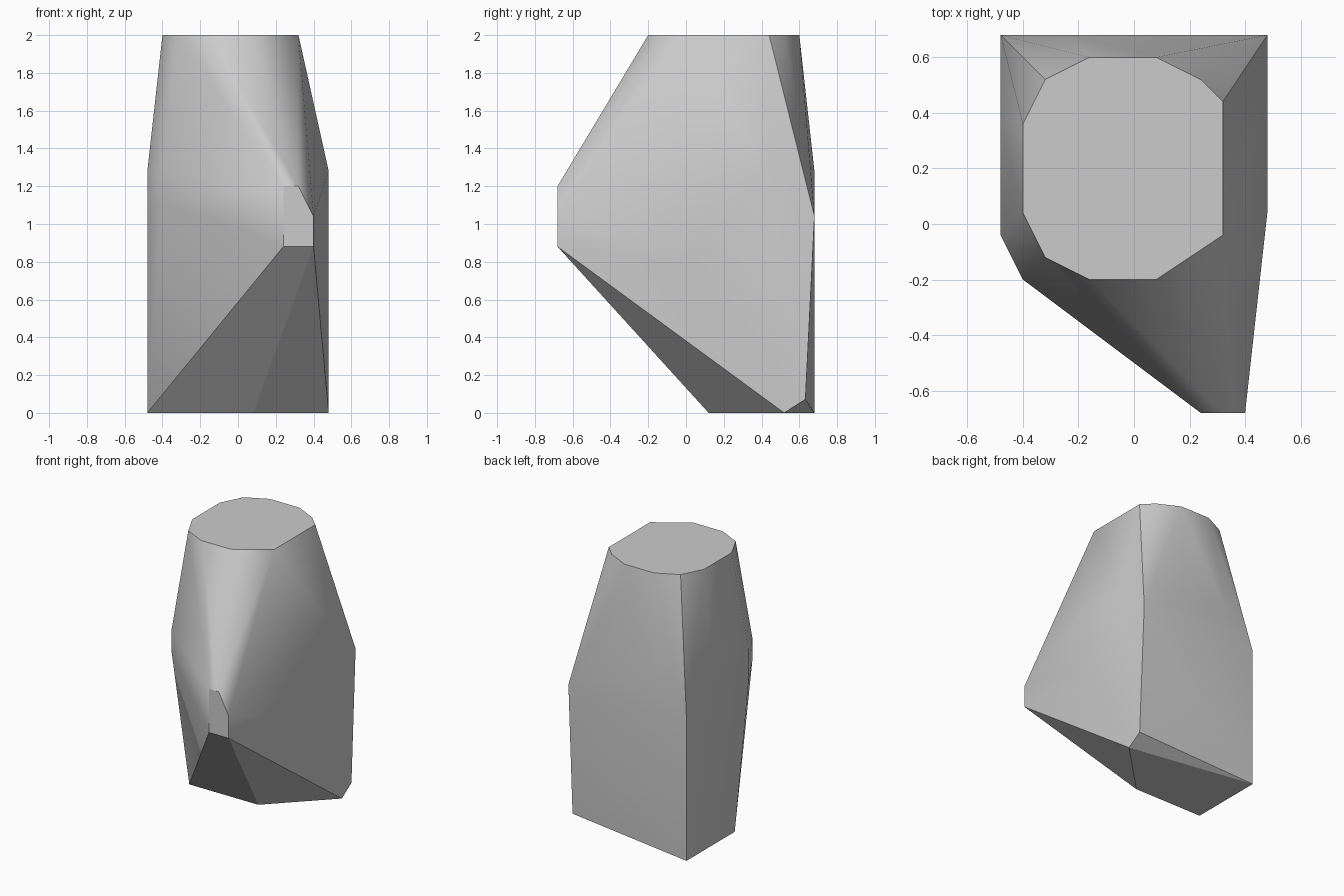
import bpy
import bmesh
import math

cube = bpy.data.objects.get("Cube")
if cube:
    bpy.data.objects.remove(cube, do_unlink=True)

STEP = 0.08  # spacing of the design grid


def material(name, rgb):
    mat = bpy.data.materials.new(name)
    mat.use_nodes = True
    colour = (*rgb, 1.0)
    mat.diffuse_color = colour
    mat.node_tree.nodes["Principled BSDF"].inputs["Base Color"].default_value = colour
    return mat


def level(z, outline):
    """Place a flat outline at one height."""
    return [(x, y, z) for x, y in outline]


def upright(y, outline):
    """Place an outline on a plane facing front or back."""
    return [(x, y, z) for x, z in outline]


def side(x, outline):
    """Place an outline on a plane facing left or right."""
    return [(x, y, z) for y, z in outline]


def hull_object(name, points, mat):
    bm = bmesh.new()
    for x, y, z in points:
        bm.verts.new((x * STEP, (y + 0.5) * STEP, z * STEP))
    result = bmesh.ops.convex_hull(bm, input=bm.verts)
    spare = {v for key in ("geom_interior", "geom_unused")
             for v in result[key] if isinstance(v, bmesh.types.BMVert)}
    bmesh.ops.delete(bm, geom=list(spare), context="VERTS")
    # Merge the coplanar triangles into clean facets
    bmesh.ops.dissolve_limit(bm, angle_limit=math.radians(0.5),
                             verts=bm.verts, edges=bm.edges)
    bmesh.ops.recalc_face_normals(bm, faces=bm.faces)
    mesh = bpy.data.meshes.new(name)
    bm.to_mesh(mesh)
    bm.free()
    mesh.materials.append(mat)
    obj = bpy.data.objects.new(name, mesh)
    bpy.context.collection.objects.link(obj)
    return obj


# Rounded flat top
top_rim = level(25, [(-2, -3), (1, -3), (4, -1), (4, 5), (3, 6), (1, 7),
                     (-2, 7), (-4, 6), (-5, 4), (-5, 0), (-4, -2)])

# Small flat nose at the front
nose = upright(-9, [(3, 11), (3, 15), (4, 15), (5, 13), (5, 11)])

# Back wall with its raised middle
back = upright(8, [(-6, 0), (-6, 13), (-3, 16), (2, 16), (6, 13)])

# Side walls
wall_plus_x = side(6, [(0, 10), (0, 16), (5, 16), (7.4, 0.9)])
wall_minus_x = side(-6, [(-1, 13), (-1, 16), (4, 16)])
front_corner = side(-5, [(-3, 14), (-3, 16)])

# Sloping underside meets the ground here
base = level(0, [(-6, 1), (1, 1), (6, 6)])

body = hull_object(
    "faceted_block",
    top_rim + nose + back + wall_plus_x + wall_minus_x + front_corner + base,
    material("light_grey", (0.6, 0.6, 0.6)),
)

bpy.ops.object.select_all(action="DESELECT")
body.select_set(True)
bpy.context.view_layer.objects.active = body
bpy.ops.object.shade_smooth_by_angle(angle=math.radians(30))
